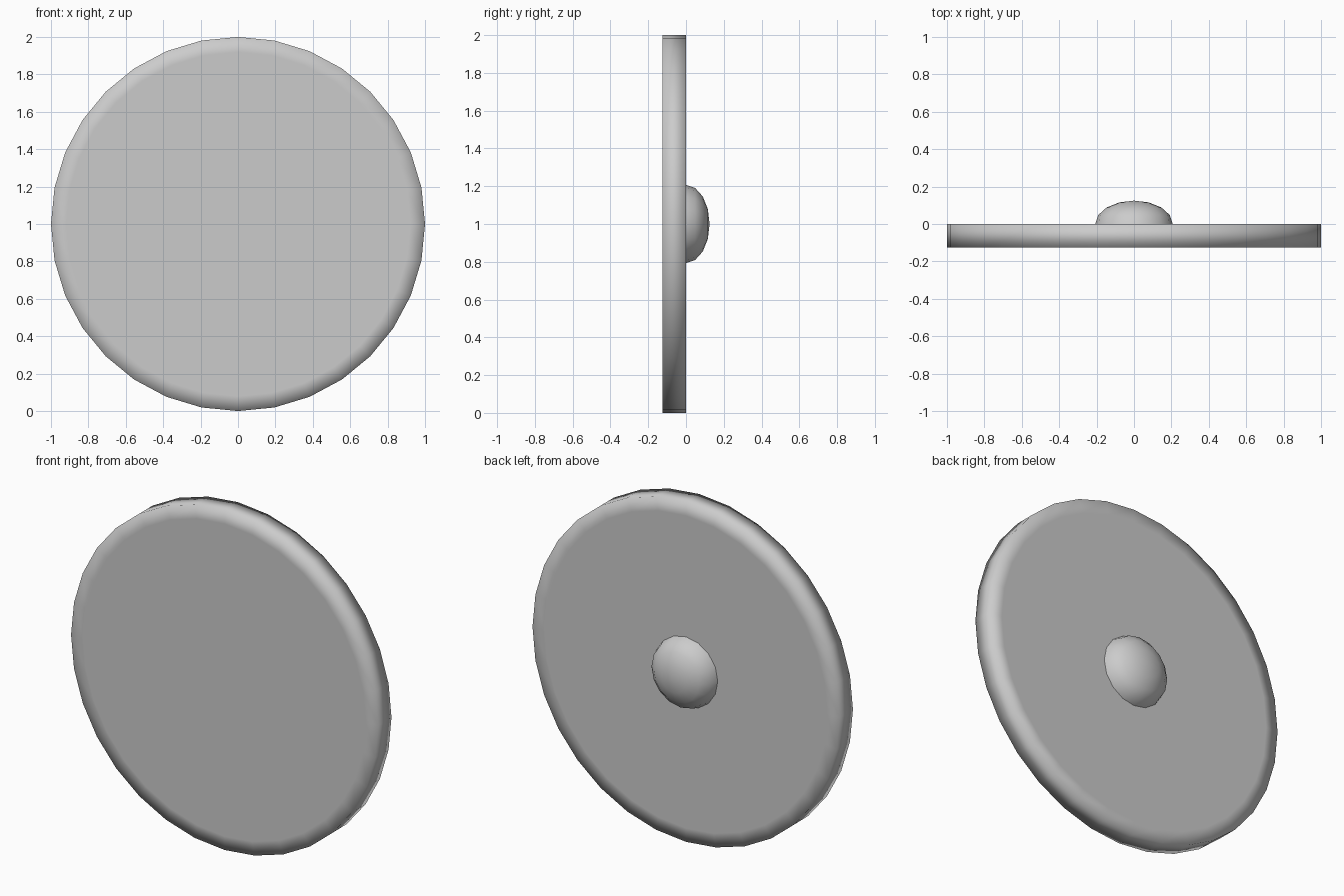
import bpy, bmesh, math

if "Cube" in bpy.data.objects:
    bpy.data.objects.remove(bpy.data.objects["Cube"])

RIM_R, DEPTH, CENTRE_Z = 1.0, 0.125, 1.0


def revolve(name, profile, sides):
    """Spin (radius, y) points round the y axis; radius 0 closes to a single tip,
    any other end is left as an n-gon cap."""
    bm = bmesh.new()
    rings = []
    for r, y in profile:
        if r == 0:
            rings.append([bm.verts.new((0, y, CENTRE_Z))] * sides)
        else:
            rings.append([bm.verts.new((r * math.sin(math.tau * i / sides), y,
                                        CENTRE_Z + r * math.cos(math.tau * i / sides)))
                          for i in range(sides)])
    for a, b in zip(rings, rings[1:]):
        for i in range(sides):
            j = (i + 1) % sides
            bm.faces.new(dict.fromkeys((a[i], a[j], b[j], b[i])))
    for ring in (rings[0], rings[-1]):
        if ring[0] is not ring[1]:
            bm.faces.new(ring)
    bmesh.ops.recalc_face_normals(bm, faces=bm.faces)
    for f in bm.faces:
        f.smooth = True
    mesh = bpy.data.meshes.new(name)
    bm.to_mesh(mesh)
    bm.free()
    obj = bpy.data.objects.new(name, mesh)
    bpy.context.collection.objects.link(obj)
    return obj


# Round plate, with an inset ring on both faces so the rim shades softly
inner = 0.92 * RIM_R
revolve("plate", [(inner, -DEPTH), (RIM_R, -DEPTH), (RIM_R, 0), (inner, 0)], 32)

# Flattened dome in the middle of the back
steps = 4
dome = [(0.207 * math.cos(math.pi / 2 * k / steps),
         0.125 * math.sin(math.pi / 2 * k / steps)) for k in range(steps)]
boss = revolve("back_boss", dome + [(0, 0.125)], 16)
# The dome base sits flat on the plate, so drop its hidden cap
bm = bmesh.new()
bm.from_mesh(boss.data)
bmesh.ops.delete(bm, geom=[f for f in bm.faces if len(f.verts) > 4], context='FACES_ONLY')
bm.to_mesh(boss.data)
bm.free()
